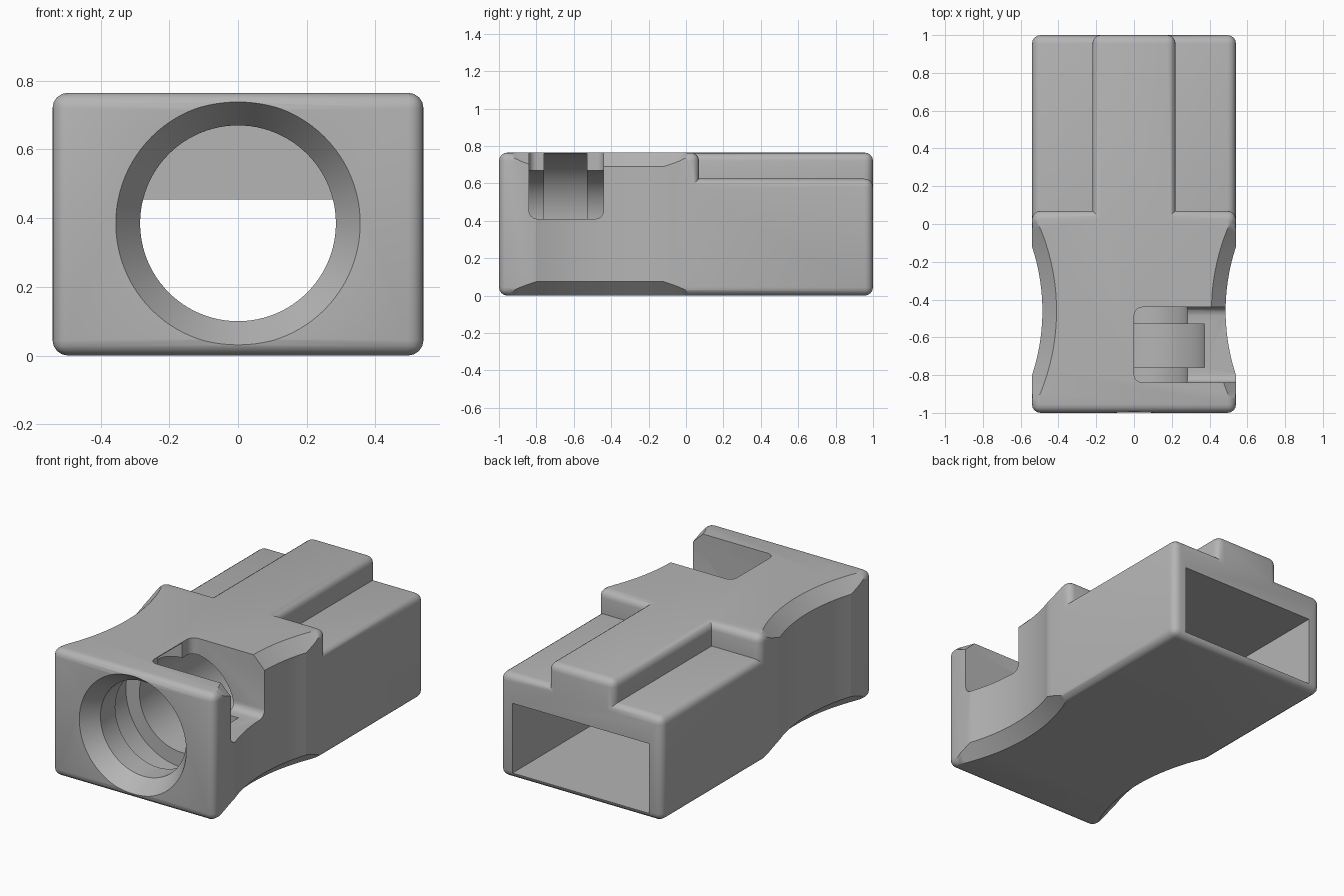
import bpy, bmesh, math
from mathutils import Matrix, Vector

if "Cube" in bpy.data.objects:
    bpy.data.objects.remove(bpy.data.objects["Cube"], do_unlink=True)

W, TOP, SHOULDER, SPINE = 0.54, 0.765, 0.625, 0.22
BORE_Z = 0.385

grey = bpy.data.materials.new("plain_grey")
grey.use_nodes = True
colour = (0.46, 0.46, 0.46, 1)
grey.diffuse_color = colour
grey.node_tree.nodes["Principled BSDF"].inputs["Base Color"].default_value = colour


def add_object(name, bm):
    bmesh.ops.recalc_face_normals(bm, faces=bm.faces)
    mesh = bpy.data.meshes.new(name)
    bm.to_mesh(mesh)
    bm.free()
    ob = bpy.data.objects.new(name, mesh)
    bpy.context.collection.objects.link(ob)
    mesh.materials.append(grey)
    return ob


def box(name, lo, hi, radius=0):
    lo, hi = Vector(lo), Vector(hi)
    bm = bmesh.new()
    bmesh.ops.create_cube(bm, size=1)
    bmesh.ops.scale(bm, vec=hi - lo, verts=bm.verts)
    bmesh.ops.translate(bm, vec=(lo + hi) / 2, verts=bm.verts)
    if radius:
        bmesh.ops.bevel(bm, geom=bm.edges[:], offset=radius, segments=4,
                        profile=0.5, affect='EDGES')
    return add_object(name, bm)


def lathe(name, profile, centre, segments, along_y=False):
    """Solid of revolution from (height, radius) pairs."""
    bm = bmesh.new()
    rings = []
    for h, r in profile:
        rings.append([bm.verts.new((r * math.cos(a), r * math.sin(a), h))
                      for a in (math.tau * i / segments for i in range(segments))])
    for a, b in zip(rings, rings[1:]):
        for i in range(segments):
            j = (i + 1) % segments
            bm.faces.new((a[i], a[j], b[j], b[i]))
    bm.faces.new(rings[0])
    bm.faces.new(rings[-1])
    if along_y:
        bmesh.ops.rotate(bm, verts=bm.verts, matrix=Matrix.Rotation(-math.pi / 2, 3, 'X'))
    bmesh.ops.translate(bm, vec=centre, verts=bm.verts)
    return add_object(name, bm)


def cut(target, cutter):
    cutter.hide_render = True
    mod = target.modifiers.new("cut", 'BOOLEAN')
    mod.operation = 'DIFFERENCE'
    mod.solver = 'EXACT'
    mod.object = cutter
    bpy.context.view_layer.objects.active = target
    bpy.ops.object.modifier_apply(modifier=mod.name)
    bpy.data.objects.remove(cutter, do_unlink=True)


# Block with lowered rear shoulders either side of a raised spine
body = box("connector_housing", (-W, -1, 0), (W, 1, TOP))
for lo, hi in ((-1, -SPINE), (SPINE, 1)):
    cut(body, box("shoulder_cutter", (lo, 0.07, SHOULDER), (hi, 1.2, 1)))

# Round every outward edge
bm = bmesh.new()
bm.from_mesh(body.data)
outer = [e for e in bm.edges if e.is_manifold and e.calc_face_angle_signed() > 0.5]
bmesh.ops.bevel(bm, geom=outer, offset=0.045, segments=4, profile=0.5, affect='EDGES')
bm.to_mesh(body.data)
bm.free()

# Concave finger grips with flared top and bottom
R, FLARE = 1.08, 0.125
grip = [(-0.05, R + FLARE), (0.075, R), (0.69, R), (0.69 + FLARE, R + FLARE)]
for side in (-1, 1):
    cut(body, lathe("grip_cutter", grip, (side * (0.485 + R), -0.46, 0), 180))

# Tapered front bore with a ring groove
bore = [(-1.02, 0.37), (-0.9, 0.285), (-0.76, 0.285), (-0.76, 0.375),
        (-0.53, 0.375), (-0.53, 0.285), (0.25, 0.285)]
cut(body, lathe("bore_cutter", bore, (0, 0, BORE_Z), 96, True))

# Rectangular rear socket
cut(body, box("socket_cutter", (-0.455, 0.2, 0.035), (0.455, 1.2, 0.455)))

# Side window open to the top
cut(body, box("window_cutter", (0, -0.84, 0.41), (0.8, -0.44, 1), 0.045))

bpy.ops.object.select_all(action='DESELECT')
body.select_set(True)
bpy.context.view_layer.objects.active = body
bpy.ops.object.shade_smooth_by_angle(angle=math.radians(28))
